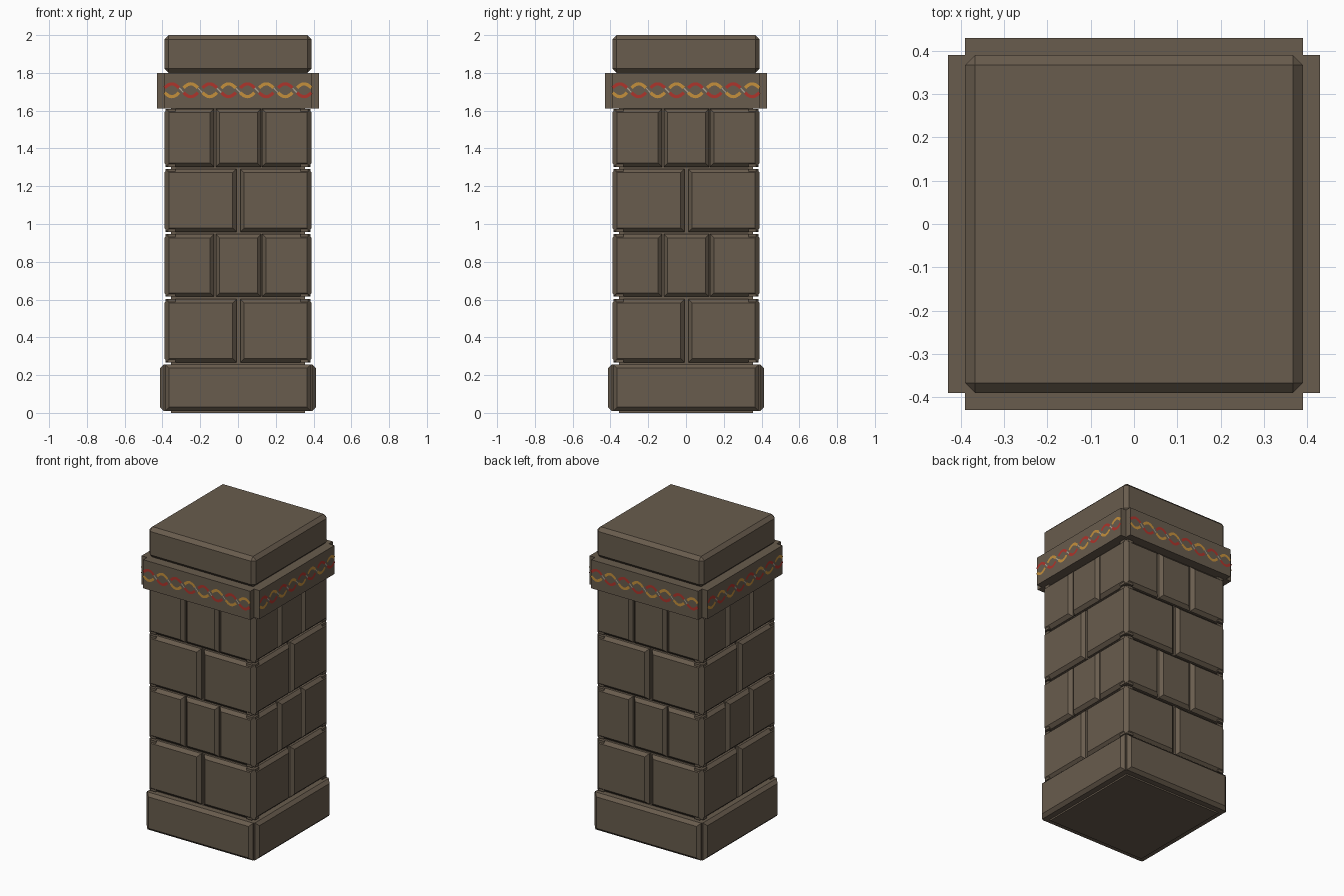
import bpy, bmesh, math
from mathutils import Matrix, Vector

if "Cube" in bpy.data.objects:
    bpy.data.objects.remove(bpy.data.objects["Cube"])


def material(name, rgb):
    m = bpy.data.materials.new(name)
    m.diffuse_color = (*rgb, 1)
    m.use_nodes = True
    m.node_tree.nodes["Principled BSDF"].inputs["Base Color"].default_value = m.diffuse_color
    return m


STONE = material("brown stone", (0.14, 0.107, 0.075))
RED = material("red paint", (0.42, 0.035, 0.025))
ORANGE = material("orange paint", (0.56, 0.28, 0.045))
PALE = material("pale paint", (0.40, 0.34, 0.27))


def finish(name, bm, mat):
    me = bpy.data.meshes.new(name)
    bm.to_mesh(me)
    bm.free()
    me.materials.append(mat)
    ob = bpy.data.objects.new(name, me)
    bpy.context.collection.objects.link(ob)
    return ob


def four_sides(bm):
    # repeat the front geometry around the pillar
    src = bm.verts[:] + bm.edges[:] + bm.faces[:]
    for i in range(1, 4):
        d = bmesh.ops.duplicate(bm, geom=src)
        vs = [g for g in d["geom"] if isinstance(g, bmesh.types.BMVert)]
        bmesh.ops.rotate(bm, verts=vs, cent=(0, 0, 0),
                         matrix=Matrix.Rotation(i * math.pi / 2, 3, 'Z'))


def block(bm, x0, x1, z0, z1, out, bev):
    # front-facing block with a chamfered outer face
    def ring(y, e):
        return [bm.verts.new(p) for p in ((x0 + e, y, z0 + e), (x1 - e, y, z0 + e),
                                          (x1 - e, y, z1 - e), (x0 + e, y, z1 - e))]
    rings = [ring(-0.33, 0), ring(-(out - bev), 0)]
    if bev:
        rings.append(ring(-out, bev))
    for a, b in zip(rings, rings[1:]):
        for i in range(4):
            j = (i + 1) % 4
            bm.faces.new((a[i], a[j], b[j], b[i]))
    bm.faces.new(rings[-1])
    bm.faces.new(rings[0][::-1])


def course(name, spans, z0, z1, out=0.39, bev=0.02):
    bm = bmesh.new()
    for x0, x1 in spans:
        block(bm, x0, x1, z0, z1, out, bev)
    four_sides(bm)
    bmesh.ops.recalc_face_normals(bm, faces=bm.faces[:])
    finish(name, bm, STONE)


def box(name, half, z0, z1, bevel=0):
    bm = bmesh.new()
    bmesh.ops.create_cube(bm, size=1)
    for v in bm.verts:
        v.co = Vector((v.co.x * 2 * half, v.co.y * 2 * half, z0 + (v.co.z + 0.5) * (z1 - z0)))
    if bevel:
        bmesh.ops.bevel(bm, geom=bm.edges[:], offset=bevel, segments=1, affect='EDGES')
    finish(name, bm, STONE)


# core and cap
box("core", 0.355, 0.0, 1.9)
box("cap_stone", 0.39, 1.80, 2.0, 0.023)

# base, brick courses and frieze band
two = [(-0.385, -0.008), (0.012, 0.385)]
three = [(-0.385, -0.127), (-0.117, 0.122), (0.128, 0.385)]
course("base_stones", [(-0.385, 0.385)], 0.01, 0.257, 0.412)
for i, (z0, z1) in enumerate([(0.268, 0.602), (0.615, 0.947), (0.958, 1.292), (1.303, 1.61)]):
    course("brick_course_%d" % (i + 1), three if i % 2 else two, z0, z1)
course("frieze_band", [(-0.39, 0.39)], 1.612, 1.80, 0.43, 0)


# painted braid: two crossing waves on every side of the frieze
Y, ZC, AMP = -0.432, 1.708, 0.034


def strip(bm, x0, x1, sign, width, steps):
    # ribbon along one wave between x0 and x1
    prev = None
    for i in range(steps + 1):
        x = x0 + (x1 - x0) * i / steps
        ph = 2 * math.pi * (x + 0.35) / 0.2
        z = ZC + sign * AMP * math.cos(ph)
        n = Vector((sign * AMP * math.sin(ph) * 2 * math.pi / 0.2, 1)).normalized() * width / 2
        cur = [bm.verts.new((x - n.x, Y, z - n.y)), bm.verts.new((x + n.x, Y, z + n.y))]
        if prev:
            bm.faces.new((prev[0], cur[0], cur[1], prev[1]))
        prev = cur


for name, sign, mat in (("red_strand", 1, RED), ("orange_strand", -1, ORANGE)):
    bm = bmesh.new()
    for k in range(8):
        c = -0.35 + 0.1 * k
        strip(bm, c - 0.038, c + 0.038, sign, 0.017, 8)
    four_sides(bm)
    finish(name, bm, mat)

# thin pale highlights where the strands cross
bm = bmesh.new()
for k in range(1, 8):
    c = -0.4 + 0.1 * k
    strip(bm, c - 0.011, c + 0.011, 1 if k % 2 else -1, 0.007, 2)
four_sides(bm)
finish("strand_highlights", bm, PALE)
